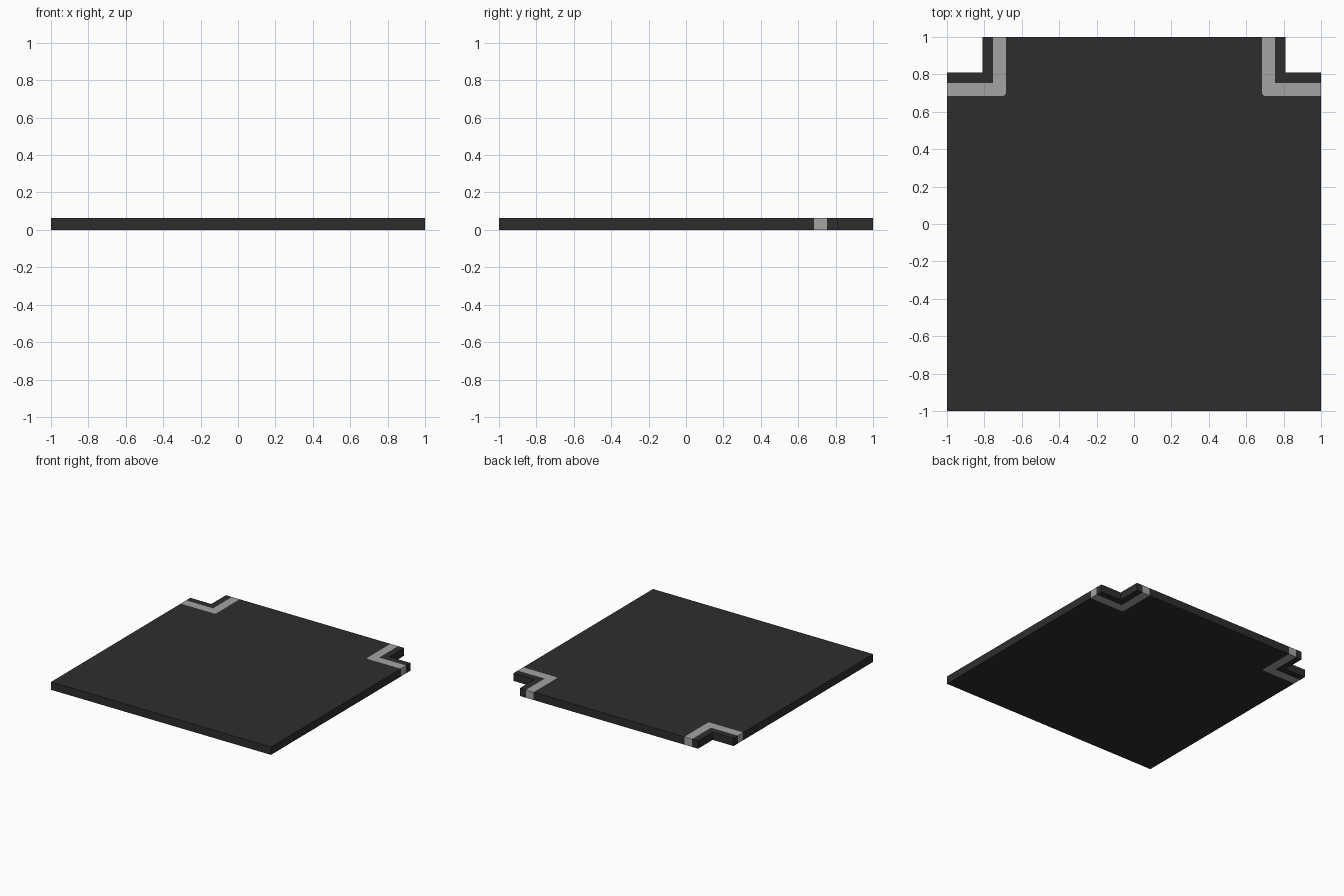
import bpy, bmesh

if "Cube" in bpy.data.objects:
    bpy.data.objects.remove(bpy.data.objects["Cube"])

THICK = 0.064
INNER, OUTER, NOTCH, R = 0.685, 0.755, 0.81, 0.015


def material(name, value):
    m = bpy.data.materials.new(name)
    m.diffuse_color = (value, value, value, 1)
    m.use_nodes = True
    m.node_tree.nodes["Principled BSDF"].inputs["Base Color"].default_value = m.diffuse_color
    return m


# Bends of the corner bands, listed from the side edge to the back edge
inner = [(1, INNER), (INNER + R, INNER), (INNER + R * 0.3, INNER + R * 0.3),
         (INNER, INNER + R), (INNER, 1)]
outer = [(1, OUTER), (OUTER, OUTER), (OUTER, 1)]
notch = [(1, NOTCH), (NOTCH, NOTCH), (NOTCH, 1)]


def mirror(points):
    return [(-x, y) for x, y in points]


bm = bmesh.new()


def add_face(points, mat):
    f = bm.faces.new([bm.verts.new((x, y, 0)) for x, y in points])
    f.material_index = mat


# Main field, then a light stripe and a dark rim at each back corner
add_face([(-1, -1), (1, -1)] + inner + mirror(inner)[::-1], 0)
for band, mat in ((inner + outer[::-1], 1), (outer + notch[::-1], 0)):
    add_face(band, mat)
    add_face(mirror(band)[::-1], mat)
bmesh.ops.remove_doubles(bm, verts=bm.verts[:], dist=0.0001)

# Thicken into a slab; walls take the colour of the face they border
bottom = bm.faces[:]
ext = bmesh.ops.extrude_face_region(bm, geom=bottom, use_keep_orig=True)
bmesh.ops.translate(bm, vec=(0, 0, THICK),
                    verts=[v for v in ext["geom"] if isinstance(v, bmesh.types.BMVert)])
bm.normal_update()
for f in bm.faces:
    if abs(f.normal.z) < 0.5:
        for e in f.edges:
            for g in e.link_faces:
                if abs(g.normal.z) > 0.5:
                    f.material_index = g.material_index
bmesh.ops.recalc_face_normals(bm, faces=bm.faces[:])

mesh = bpy.data.meshes.new("notched_plate")
bm.to_mesh(mesh)
bm.free()
mesh.materials.append(material("dark grey", 0.027))
mesh.materials.append(material("light grey", 0.37))
bpy.context.collection.objects.link(bpy.data.objects.new("notched_plate", mesh))
